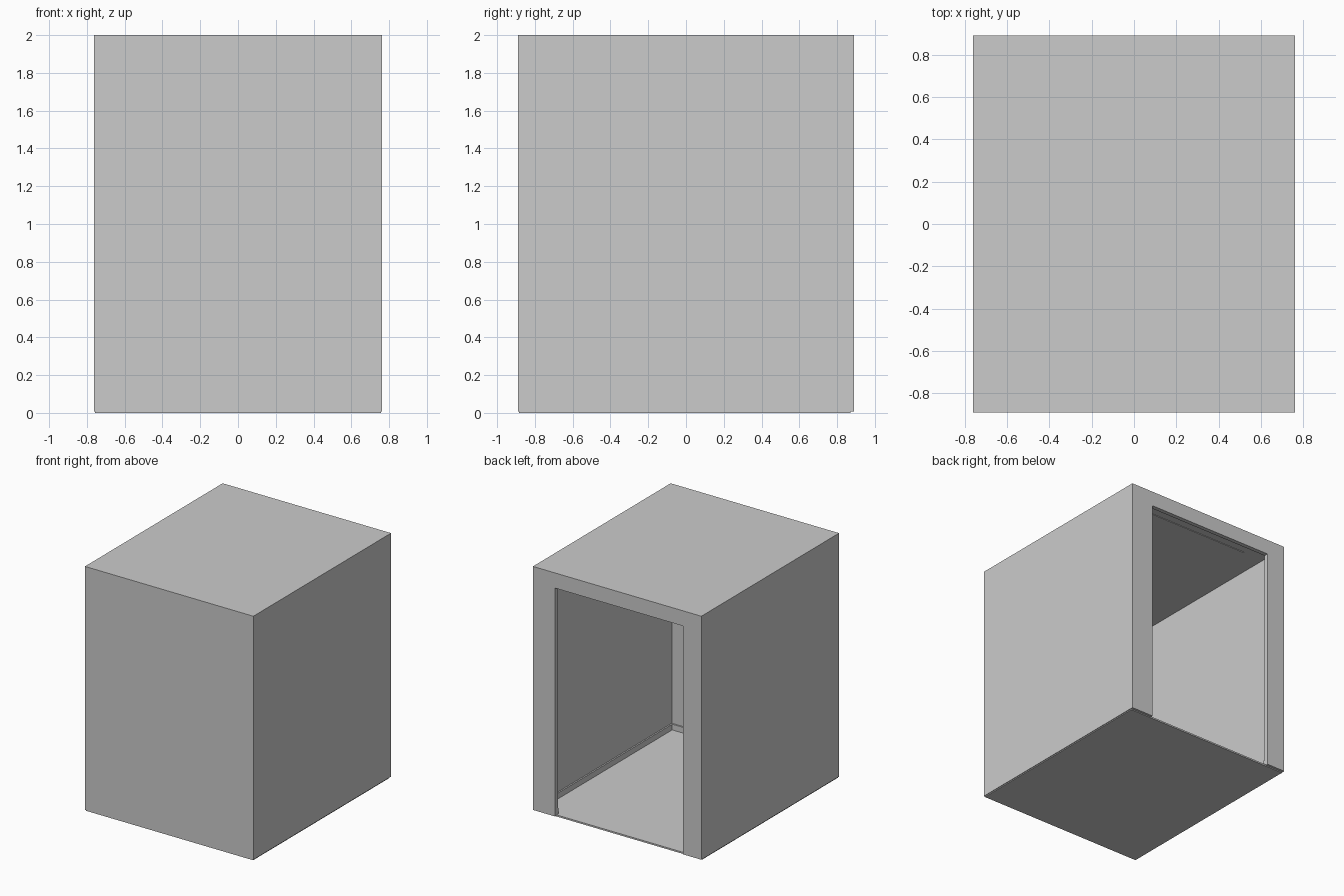
import bpy, bmesh

if "Cube" in bpy.data.objects:
    bpy.data.objects.remove(bpy.data.objects["Cube"])

W, D, H = 0.762, 0.89, 2.0     # half width, half depth, height
T = 0.035                      # wall thickness
BASE = 0.008                   # underside of walls


def box(name, x0, x1, y0, y1, z0, z1):
    bm = bmesh.new()
    bmesh.ops.create_cube(bm, size=1)
    for v in bm.verts:
        v.co.x = x1 if v.co.x > 0 else x0
        v.co.y = y1 if v.co.y > 0 else y0
        v.co.z = z1 if v.co.z > 0 else z0
    me = bpy.data.meshes.new(name)
    bm.to_mesh(me)
    bm.free()
    ob = bpy.data.objects.new(name, me)
    bpy.context.collection.objects.link(ob)
    return ob


def cut(target, cutter):
    cutter.hide_render = True
    cutter.hide_viewport = True
    m = target.modifiers.new(cutter.name, 'BOOLEAN')
    m.operation = 'DIFFERENCE'
    m.solver = 'EXACT'
    m.object = cutter


# Cabin shell: one hollow box, open below, with a doorway in the back wall
shell = box("cabin_shell", -W, W, -D, D, BASE, H)
cut(shell, box("room_cutter", -W + T, W - T, -D + T, D - T, -0.1, H - 0.038))
cut(shell, box("doorway_cutter", -0.595, 0.562, D - 0.2, D + 0.1, -0.1, 1.876))

# Floor plate, slightly short of the outer walls
box("floor", -W + 0.006, W - 0.006, -D + 0.006, D - 0.02, 0.0, 0.013)

# Ceiling panel with a plain margin around it
box("ceiling_panel", -0.535, 0.535, -0.68, 0.68, H - 0.043, H - 0.036)

# Skirting along the inside walls, broken at the doorway
S, Z0, Z1 = 0.012, 0.012, 0.06
xi, yi = W - T, D - T
for side, s in (("right", 1), ("left", -1)):
    a, b = sorted((s * xi, s * (xi - S)))
    box(f"skirting_{side}", a, b, -yi, yi, Z0, Z1)
box("skirting_front", -xi + S, xi - S, -yi, -yi + S, Z0, Z1)
box("skirting_back_right", 0.562, xi - S, yi - S, yi, Z0, Z1)
box("skirting_back_left", -xi + S, -0.595, yi - S, yi, Z0, Z1)
